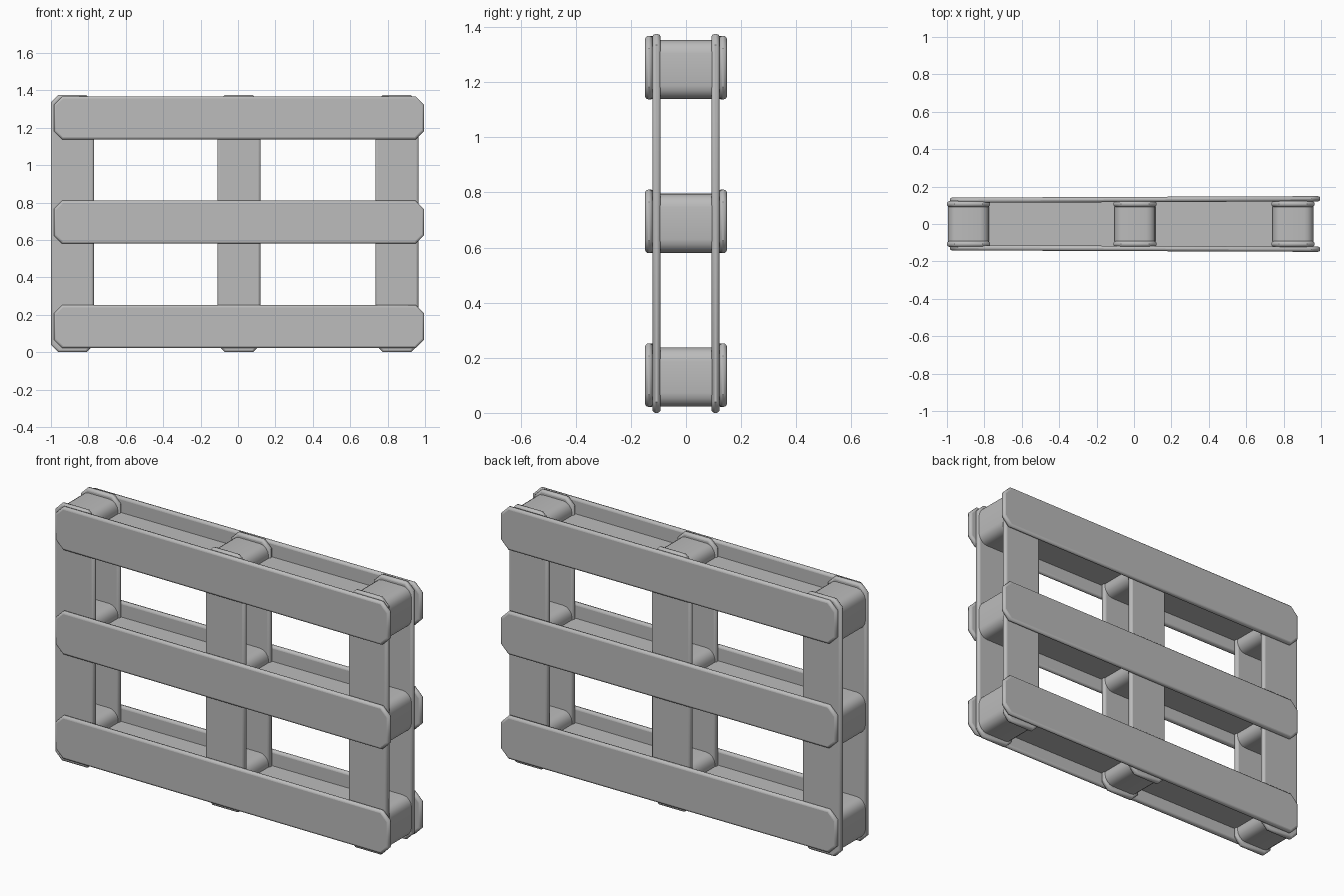
import bpy, bmesh, math
from mathutils import Matrix

cube = bpy.data.objects.get("Cube")
if cube:
    bpy.data.objects.remove(cube, do_unlink=True)

grey = bpy.data.materials.new("plain grey")
grey.use_nodes = True
colour = (0.5, 0.5, 0.5, 1)
grey.diffuse_color = colour
grey.node_tree.nodes["Principled BSDF"].inputs["Base Color"].default_value = colour

COLUMNS = {"right": -0.885, "middle": 0.005, "left": 0.85}
ROWS = {"bottom": 0.137, "centre": 0.695, "top": 1.253}
WIDTH = 0.23


def slab(name, centre, size, cut, cut_segments=1, soft=0.012, turn=0.0):
    """Box whose corners are cut in the xz outline, with softened edges."""
    bm = bmesh.new()
    bmesh.ops.create_cube(bm, size=1, matrix=Matrix.Diagonal((*size, 1)))
    if cut:
        corners = [e for e in bm.edges
                   if abs(e.verts[0].co.y - e.verts[1].co.y) > size[1] / 2]
        bmesh.ops.bevel(bm, geom=corners, offset=cut, segments=cut_segments,
                        profile=0.5, affect='EDGES')
    mesh = bpy.data.meshes.new(name)
    bm.to_mesh(mesh)
    bm.free()
    mesh.materials.append(grey)
    obj = bpy.data.objects.new(name, mesh)
    obj.location = centre
    obj.rotation_euler.z = turn
    bpy.context.collection.objects.link(obj)
    if soft:
        bevel = obj.modifiers.new("soft edges", 'BEVEL')
        bevel.width = soft
        bevel.segments = 3
        bevel.limit_method = 'ANGLE'
        bevel.angle_limit = math.radians(50)
    bpy.ops.object.select_all(action='DESELECT')
    obj.select_set(True)
    bpy.context.view_layer.objects.active = obj
    bpy.ops.object.shade_smooth_by_angle(angle=math.radians(40))
    return obj


# Upright and cross boards on both faces
for face, side in (("front", -1), ("back", 1)):
    for column, x in COLUMNS.items():
        slab(f"{face}_{column}_upright_board", (x, side * 0.107, 0.6875),
             (WIDTH, 0.03, 1.375), 0.04)
    for row, z in ROWS.items():
        slab(f"{face}_{row}_cross_board", (0.005, side * 0.131, z),
             (1.98, 0.028, WIDTH), 0.045, turn=side * 0.004)

# Rounded spacer blocks where the boards cross
for row, z in ROWS.items():
    for column, x in COLUMNS.items():
        slab(f"{row}_{column}_block", (x, 0, z - 0.007),
             (WIDTH - 0.01, 0.2, 0.215), 0.05, cut_segments=4, soft=0)

# Thin stringers joining the blocks along each row
for row, z in ROWS.items():
    slab(f"{row}_stringer", (-0.017, 0, z - 0.005), (1.72, 0.24, 0.08), 0, soft=0)
